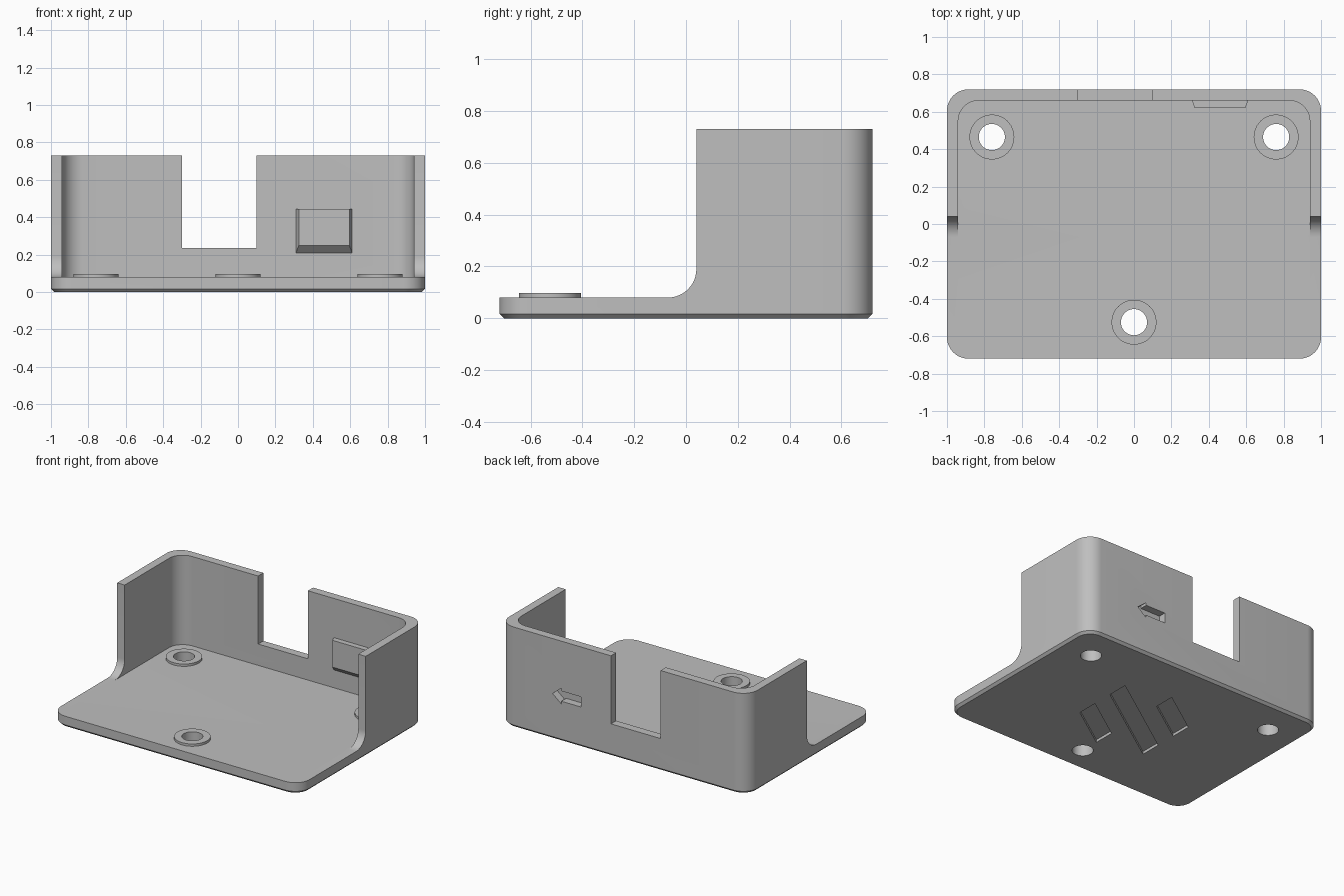
import bpy, bmesh
from math import sin, cos, pi

cube = bpy.data.objects.get("Cube")
if cube:
    bpy.data.objects.remove(cube)

grey = bpy.data.materials.new("plain_grey")
grey.use_nodes = True
grey.diffuse_color = (0.52, 0.52, 0.52, 1)
grey.node_tree.nodes["Principled BSDF"].inputs["Base Color"].default_value = (0.52, 0.52, 0.52, 1)


def loft(name, rings):
    """Closed solid through rings that share a point count."""
    bm = bmesh.new()
    loops = [[bm.verts.new(p) for p in ring] for ring in rings]
    n = len(loops[0])
    for a, b in zip(loops, loops[1:]):
        for i in range(n):
            j = (i + 1) % n
            bm.faces.new((a[i], a[j], b[j], b[i]))
    bm.faces.new(loops[0])
    bm.faces.new(loops[-1])
    bmesh.ops.recalc_face_normals(bm, faces=bm.faces)
    mesh = bpy.data.meshes.new(name)
    bm.to_mesh(mesh)
    bm.free()
    mesh.materials.append(grey)
    ob = bpy.data.objects.new(name, mesh)
    bpy.context.collection.objects.link(ob)
    return ob


def prism(name, pts, axis, lo, hi):
    """Extrude a 2D outline along x, y or z."""
    place = {"x": lambda a, b, t: (t, a, b),
             "y": lambda a, b, t: (a, t, b),
             "z": lambda a, b, t: (a, b, t)}[axis]
    return loft(name, [[place(a, b, t) for a, b in pts] for t in (lo, hi)])


def arc(cx, cy, r, start, sweep=90, steps=12):
    angles = [(start + sweep * i / steps) * pi / 180 for i in range(steps + 1)]
    return [(cx + r * cos(a), cy + r * sin(a)) for a in angles]


def circle(cx, cy, r):
    return arc(cx, cy, r, 0, 360, 48)[:-1]


def outline(inset):
    """Rounded rectangle of the case footprint."""
    x, y, r = 0.885, 0.605, 0.115 - inset
    return (arc(x, y, r, 0) + arc(-x, y, r, 90)
            + arc(-x, -y, r, 180) + arc(x, -y, r, 270))


def combine(tool, operation):
    bpy.context.view_layer.objects.active = body
    mod = body.modifiers.new(tool.name, "BOOLEAN")
    mod.operation, mod.solver, mod.object = operation, "EXACT", tool
    bpy.ops.object.modifier_apply(modifier=mod.name)
    bpy.data.objects.remove(tool)


def cut(tool):
    combine(tool, "DIFFERENCE")


def add(tool):
    combine(tool, "UNION")


WALL_TOP, FLOOR, CHAMFER = 0.73, 0.08, 0.017

# Outer block with a chamfered underside
body = loft("open_case", [[(x, y, z) for x, y in outline(inset)]
                          for inset, z in ((CHAMFER, 0), (0, CHAMFER), (0, WALL_TOP))])

# Hollow interior, open at the front
inner = arc(0.83, 0.55, 0.11, 0) + arc(-0.83, 0.55, 0.11, 90) + [(-0.94, -1), (0.94, -1)]
cut(prism("interior", inner, "z", FLOOR, 1))

# Side walls end halfway with a rounded foot
foot = arc(-0.07, FLOOR + 0.11, 0.11, 270)
cut(prism("front_opening", [(-1, FLOOR)] + foot + [(0.04, 1), (-1, 1)], "x", -1.2, 1.2))

# Notch in the back wall
cut(prism("back_notch", [(-0.3, 0.235), (0.1, 0.235), (0.1, 1), (-0.3, 1)], "y", 0.5, 0.9))

# Raised pad inside the back wall with sloped sides and underside
pad = [[(l, y, b), (r, y, b), (r, y, 0.445), (l, y, 0.445)]
       for y, l, r, b in ((0.69, 0.31, 0.61, 0.21), (0.66, 0.31, 0.61, 0.21),
                          (0.62, 0.325, 0.595, 0.25))]
add(loft("inner_pad", pad))

# Arrow pocket in the outer back face
half = [(0.5, 0.057), (0.5, 0.037), (0.34, 0.037)]
arrow = [(0.57, 0)] + half + [(x, -z) for x, z in reversed(half)]
cut(prism("arrow_pocket", [(x, z + 0.33) for x, z in arrow], "y", 0.665, 0.8))

# Three screw bosses with through holes
for x, y in ((-0.76, 0.465), (0.76, 0.465), (0, -0.525)):
    add(prism("screw_boss", circle(x, y, 0.12), "z", 0.05, 0.097))
    cut(prism("screw_hole", circle(x, y, 0.07), "z", -0.1, 0.2))

# Slanted grooves in the underside
for x0, x1, shift in ((-0.335, 0.335, 0), (0, 0.335, -0.308), (-0.335, 0, 0.308)):
    edge = [(x, 0.687 * x + shift) for x in (x0, x1)]
    slot = [(x, y - 0.077) for x, y in edge] + [(x, y + 0.077) for x, y in reversed(edge)]
    cut(prism("underside_groove", slot, "z", -0.1, 0.02))

# Smooth the rounded corners, keep the edges crisp
bpy.ops.object.select_all(action="DESELECT")
body.select_set(True)
bpy.context.view_layer.objects.active = body
bpy.ops.object.shade_smooth_by_angle(angle=pi / 6)
